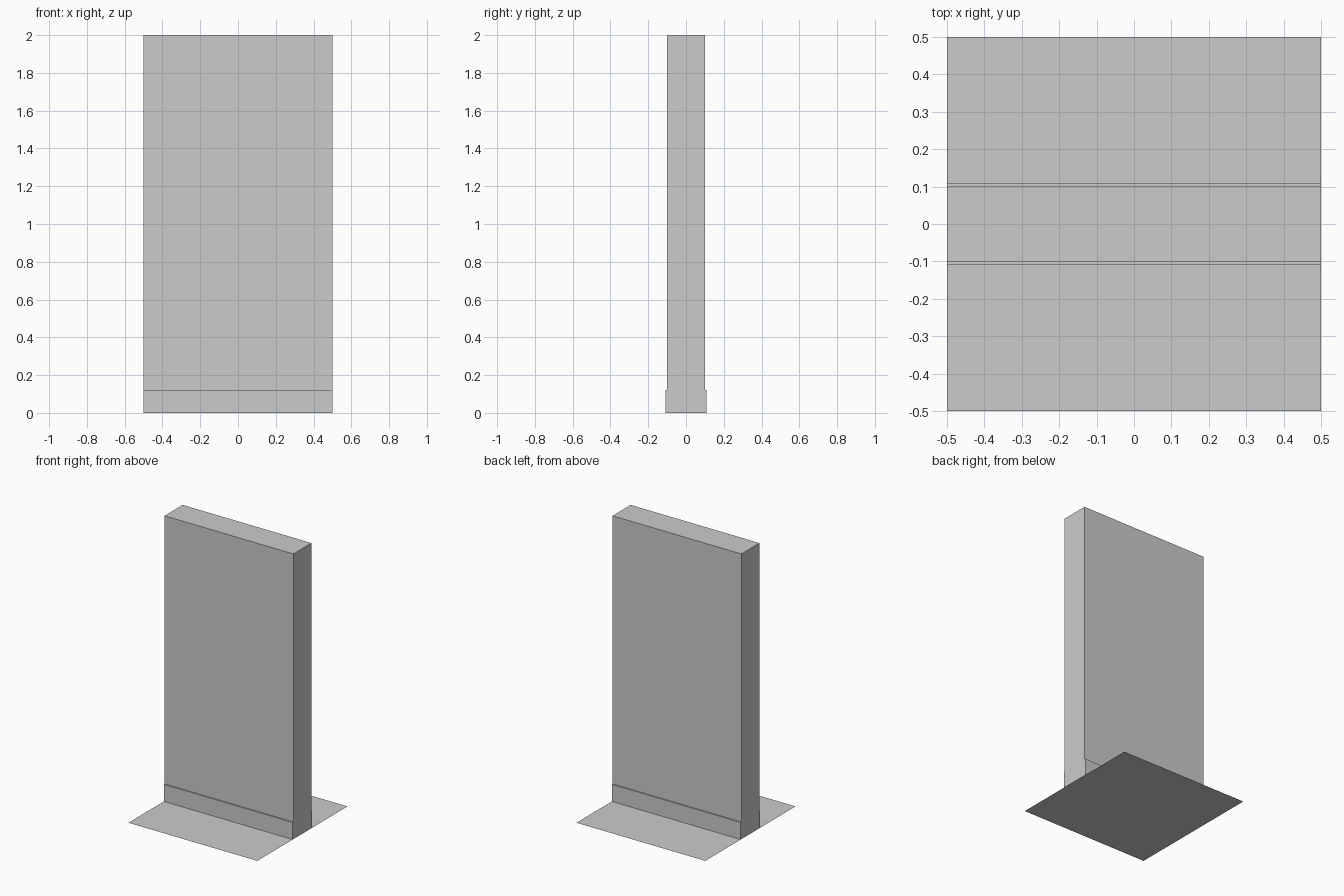
import bpy
import bmesh

if "Cube" in bpy.data.objects:
    bpy.data.objects.remove(bpy.data.objects["Cube"])

WIDTH, HEIGHT = 1.0, 2.0
WALL_DEPTH = 0.2
SKIRT_DEPTH, SKIRT_HEIGHT = 0.008, 0.12


def add_object(name, bm):
    mesh = bpy.data.meshes.new(name)
    bm.to_mesh(mesh)
    bm.free()
    obj = bpy.data.objects.new(name, mesh)
    bpy.context.collection.objects.link(obj)
    return obj


def box(name, size, y=0.0):
    """Box standing on z = 0, centred on x = 0."""
    bm = bmesh.new()
    bmesh.ops.create_cube(bm, size=1.0)
    bmesh.ops.scale(bm, vec=size, verts=bm.verts)
    bmesh.ops.translate(bm, vec=(0, y, size[2] / 2), verts=bm.verts)
    return add_object(name, bm)


# Wall panel
box("wall", (WIDTH, WALL_DEPTH, HEIGHT))

# Skirting boards on both faces of the wall
for name, side in (("front_skirting", -1), ("back_skirting", 1)):
    box(name, (WIDTH, SKIRT_DEPTH, SKIRT_HEIGHT),
        side * (WALL_DEPTH + SKIRT_DEPTH) / 2)

# Thin floor sheet
bm = bmesh.new()
bmesh.ops.create_grid(bm, x_segments=1, y_segments=1, size=WIDTH / 2)
add_object("floor", bm)
